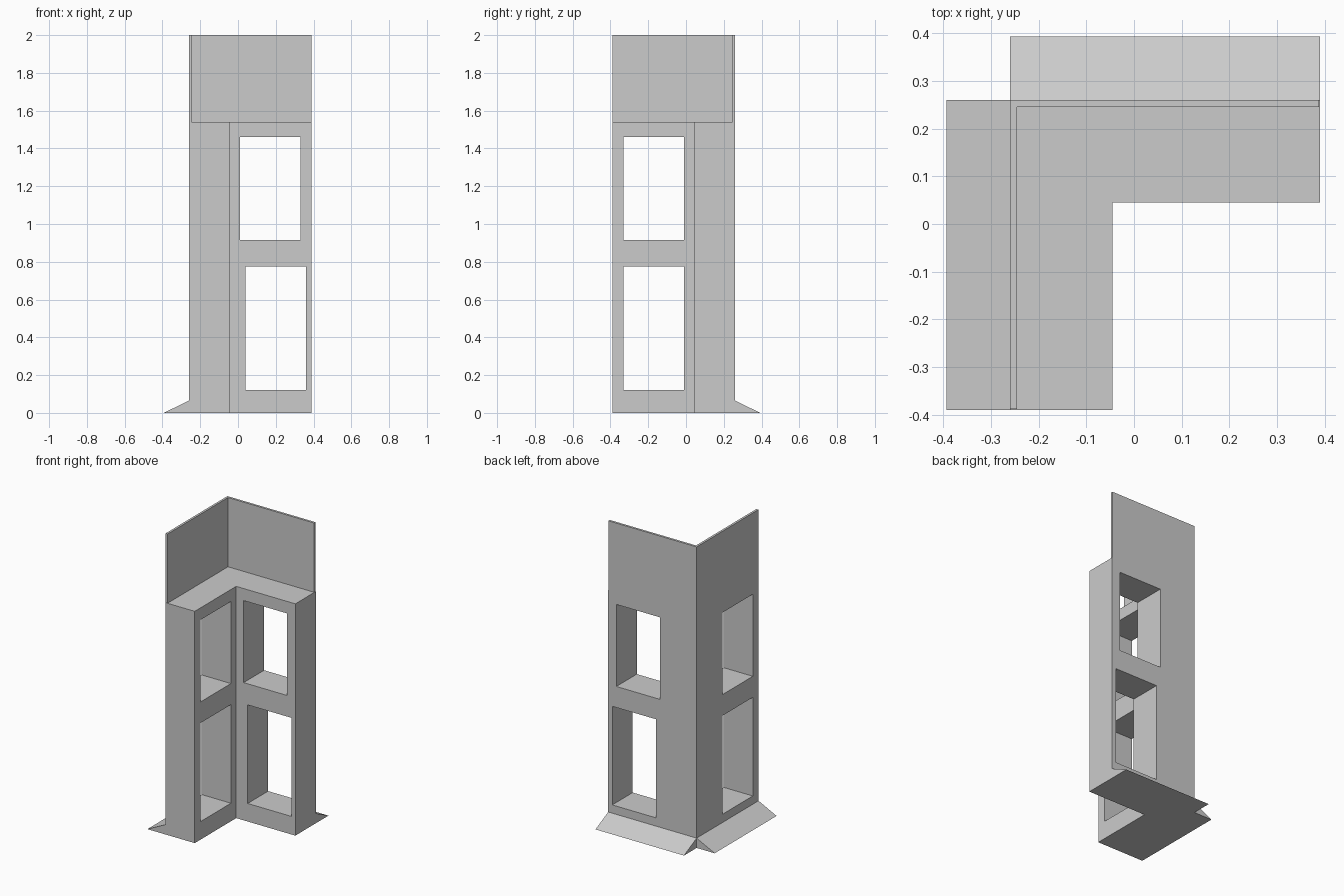
import bpy
import bmesh
from mathutils import Vector

if "Cube" in bpy.data.objects:
    bpy.data.objects.remove(bpy.data.objects["Cube"])

OUT, IN, END, EDGE = 0.26, 0.045, 0.39, 0.388
ROOF, TOP, THIN = 1.54, 2.0, 0.015

grey = bpy.data.materials.new("plain grey")
grey.use_nodes = True
grey.diffuse_color = (0.6, 0.6, 0.6, 1)
grey.node_tree.nodes["Principled BSDF"].inputs["Base Color"].default_value = (0.6, 0.6, 0.6, 1)


def prism(name, points, direction):
    """Extrude a flat outline along a direction."""
    bm = bmesh.new()
    face = bm.faces.new([bm.verts.new(p) for p in points])
    ext = bmesh.ops.extrude_face_region(bm, geom=[face])
    verts = [g for g in ext["geom"] if isinstance(g, bmesh.types.BMVert)]
    bmesh.ops.translate(bm, verts=verts, vec=Vector(direction))
    bmesh.ops.recalc_face_normals(bm, faces=bm.faces)
    mesh = bpy.data.meshes.new(name)
    bm.to_mesh(mesh)
    bm.free()
    mesh.materials.append(grey)
    obj = bpy.data.objects.new(name, mesh)
    bpy.context.collection.objects.link(obj)
    return obj


def box(name, x0, x1, y0, y1, z0, z1):
    base = [(x0, y0, z0), (x1, y0, z0), (x1, y1, z0), (x0, y1, z0)]
    return prism(name, base, (0, 0, z1 - z0))


def corner_wall(name, inner, end, z0, z1):
    """L-shaped wall with its outer corner at the back right."""
    outline = [(-OUT, OUT), (end, OUT), (end, inner),
               (-inner, inner), (-inner, -end), (-OUT, -end)]
    return prism(name, [(x, y, z0) for x, y in outline], (0, 0, z1 - z0))


# Thick corner wall and thin parapet
wall = corner_wall("corner_wall", IN, END, 0, ROOF)
corner_wall("parapet", OUT - THIN, EDGE, ROOF, TOP)

# Window openings through both arms
cutters = [
    box("back_upper_opening", 0.01, 0.33, 0, 0.3, 0.915, 1.46),
    box("back_lower_opening", 0.04, 0.36, 0, 0.3, 0.12, 0.775),
    box("side_upper_opening", -0.3, 0, -0.33, -0.01, 0.915, 1.46),
    box("side_lower_opening", -0.3, 0, -0.33, -0.01, 0.12, 0.775),
]
for cutter in cutters:
    cutter.hide_render = True
    mod = wall.modifiers.new(cutter.name, "BOOLEAN")
    mod.operation = "DIFFERENCE"
    mod.solver = "EXACT"
    mod.object = cutter

# Bake the openings and drop the cutters
bpy.context.view_layer.update()
graph = bpy.context.evaluated_depsgraph_get()
cut_mesh = bpy.data.meshes.new_from_object(wall.evaluated_get(graph))
wall.modifiers.clear()
wall.data = cut_mesh
for cutter in cutters:
    bpy.data.objects.remove(cutter)

# Sloped skirts along the two outer faces, open at the corner
slope = [(OUT, 0), (0.393, 0), (OUT, 0.065)]
prism("back_skirt", [(-OUT, d, z) for d, z in slope], (OUT + END, 0, 0))
prism("side_skirt", [(-d, -END, z) for d, z in slope], (0, OUT + END, 0))
